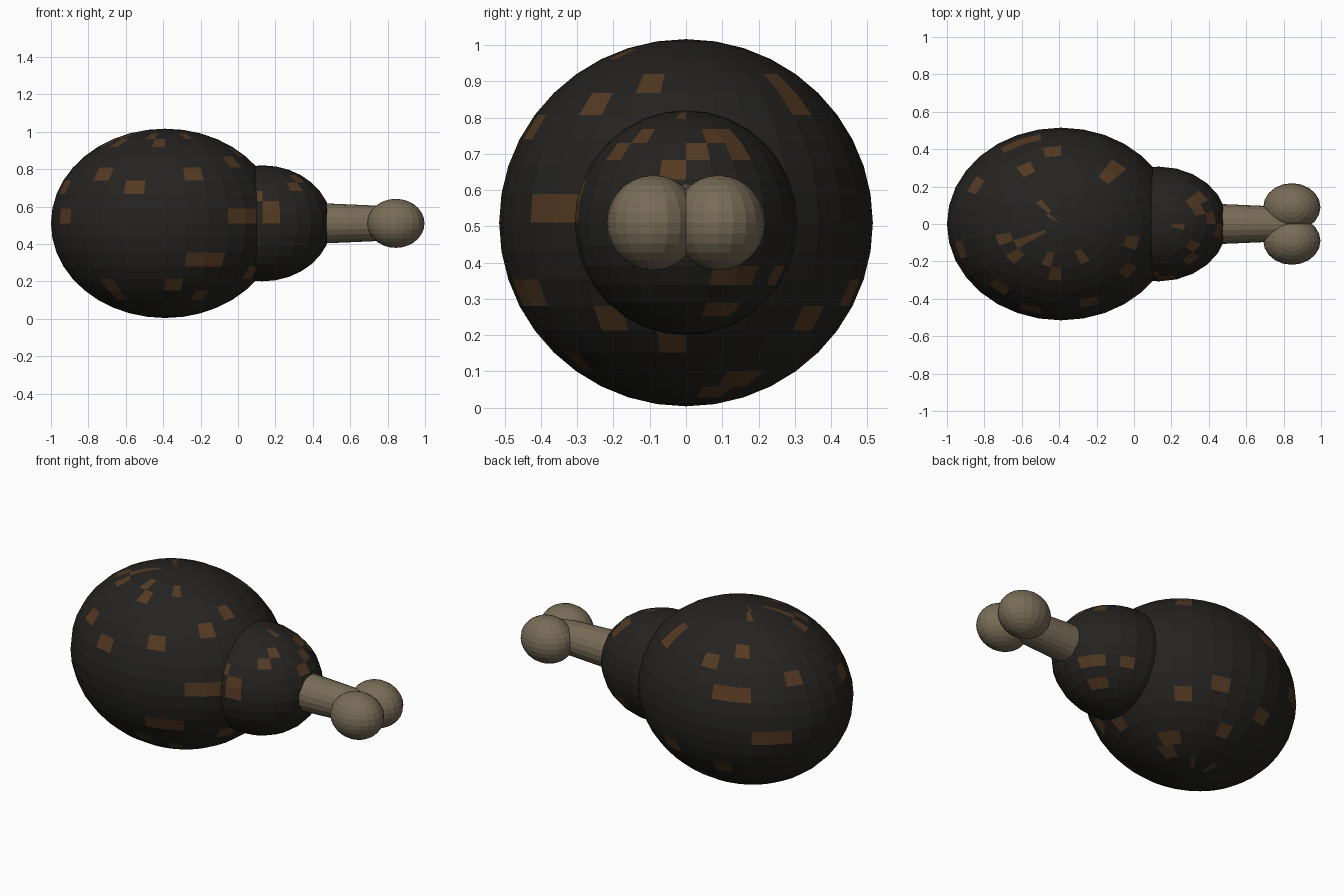
import bpy, bmesh, math
from mathutils import Matrix, Vector

if "Cube" in bpy.data.objects:
    bpy.data.objects.remove(bpy.data.objects["Cube"])


def material(name, rgb):
    m = bpy.data.materials.new(name)
    m.diffuse_color = (*rgb, 1)
    m.use_nodes = True
    m.node_tree.nodes["Principled BSDF"].inputs["Base Color"].default_value = m.diffuse_color
    return m


CHAR = material("charred", (0.018, 0.017, 0.015))
BROWN = material("brown", (0.09, 0.042, 0.016))
BONE = material("bone", (0.19, 0.15, 0.095))


def finish(bm, name, mats):
    me = bpy.data.meshes.new(name)
    bm.to_mesh(me)
    bm.free()
    for m in mats:
        me.materials.append(m)
    ob = bpy.data.objects.new(name, me)
    bpy.context.collection.objects.link(ob)
    return ob


def ellipsoid(name, centre, radii, seg, rings, mats, spots=()):
    """Flat-shaded ball; spots are (ring above equator, segment) cells in the second material."""
    bm = bmesh.new()
    bmesh.ops.create_uvsphere(bm, u_segments=seg, v_segments=rings, radius=1)
    spots = set(spots)
    for f in bm.faces:
        c = f.calc_center_median()
        el = math.asin(c.z / c.length) / math.pi * rings
        az = (math.atan2(c.y, c.x) / (2 * math.pi) * seg) % seg
        if (math.floor(el), int(az)) in spots:
            f.material_index = 1
    bm.transform(Matrix.Translation(centre) @ Matrix.Diagonal((*radii, 1)))
    return finish(bm, name, mats)


# Large meat body with scattered brown patches
body_spots = [
    (0, 18), (2, 17), (2, 22), (3, 20), (3, 25), (4, 28), (0, 27), (0, 28),
    (-3, 25), (-3, 26), (-5, 20), (-6, 20), (-5, 24), (-6, 26),
    (5, 30), (5, 4), (4, 4), (-4, 29), (-4, 4), (-3, 6), (-5, 31),
    (-7, 2), (-7, 3), (-8, 1), (-8, 2), (5, 10), (4, 8), (2, 9), (2, 10),
    (3, 13), (8, 11), (9, 12), (8, 18), (7, 18), (6, 17), (6, 19), (7, 22),
    (6, 23), (7, 26), (-1, 11), (-1, 12), (-4, 9), (-9, 5), (-9, 9), (-6, 7)]
ellipsoid("meat_body", (-0.39, 0, 0.51), (0.61, 0.515, 0.506), 32, 20,
          (CHAR, BROWN), body_spots)

# Smaller meat lobe around the bone
lobe_spots = [
    (3, 0), (4, 1), (4, 2), (2, 23), (3, 2), (3, 20), (6, 23), (4, 21),
    (-3, 1), (-3, 2), (-5, 1), (-5, 2), (-3, 4), (0, 18), (1, 18), (2, 17)]
ellipsoid("meat_lobe", (0.13, 0, 0.51), (0.37, 0.307, 0.31), 24, 16,
          (CHAR, BROWN), lobe_spots)

# Tapered bone shaft along x
bm = bmesh.new()
bmesh.ops.create_cone(bm, cap_ends=True, segments=20, radius1=0.112,
                      radius2=0.09, depth=0.5)
bm.transform(Matrix.Translation((0.6, 0, 0.51)) @ Matrix.Rotation(math.pi / 2, 4, 'Y'))
finish(bm, "bone_shaft", (BONE,))

# Pair of bone knuckles
for side, label in ((-1, "front"), (1, "back")):
    ellipsoid("bone_knob_" + label, (0.844, side * 0.09, 0.51),
              (0.153, 0.128, 0.131), 20, 14, (BONE,))
